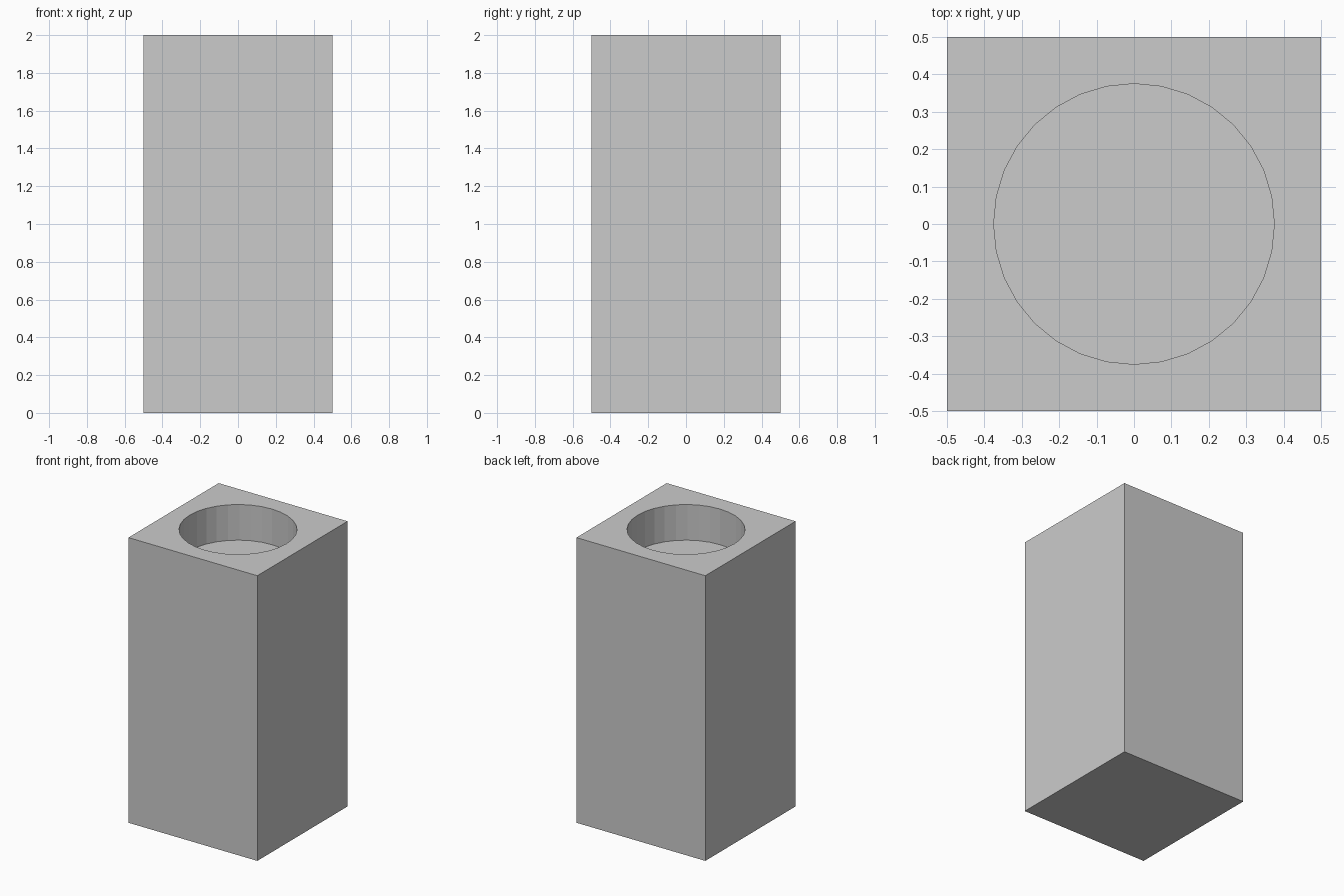
import bpy

if "Cube" in bpy.data.objects:
    bpy.data.objects.remove(bpy.data.objects["Cube"])

WIDTH, HEIGHT = 1.0, 2.0
HOLE_RADIUS, HOLE_DEPTH, SIDES = 0.375, 0.25, 32

# Square pillar standing on the ground
bpy.ops.mesh.primitive_cube_add(size=1, location=(0, 0, HEIGHT / 2))
pillar = bpy.context.object
pillar.name = "square_pillar"
pillar.scale = (WIDTH, WIDTH, HEIGHT)
bpy.ops.object.transform_apply(location=True, rotation=False, scale=True)

# Cutter for the shallow round recess in the top
bpy.ops.mesh.primitive_cylinder_add(vertices=SIDES, radius=HOLE_RADIUS,
                                    depth=2 * HOLE_DEPTH, location=(0, 0, HEIGHT))
cutter = bpy.context.object
cutter.name = "recess_cutter"
cutter.hide_render = True

# Cut the recess, then discard the cutter
recess = pillar.modifiers.new("recess", 'BOOLEAN')
recess.operation = 'DIFFERENCE'
recess.solver = 'EXACT'
recess.object = cutter
bpy.ops.object.select_all(action='DESELECT')
pillar.select_set(True)
bpy.context.view_layer.objects.active = pillar
bpy.ops.object.modifier_apply(modifier=recess.name)
bpy.data.objects.remove(cutter, do_unlink=True)
